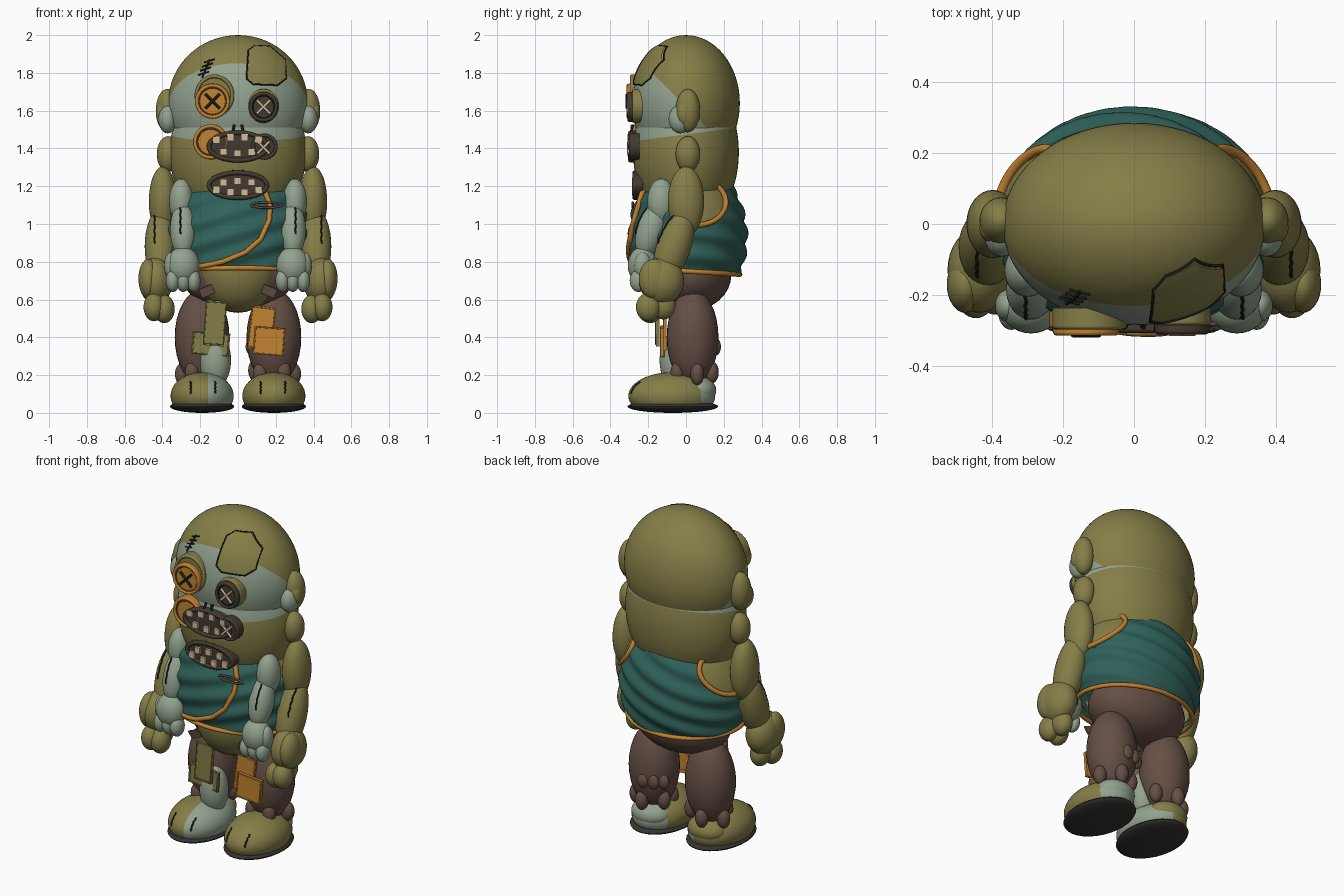
import bpy, bmesh, math
from mathutils import Vector, Matrix, Euler

cube = bpy.data.objects.get("Cube")
if cube:
    bpy.data.objects.remove(cube)


def material(name, rgb):
    lin = [((c / 255 + .055) / 1.055) ** 2.4 for c in rgb]
    m = bpy.data.materials.new(name)
    m.use_nodes = True
    m.diffuse_color = (*lin, 1)
    m.node_tree.nodes["Principled BSDF"].inputs["Base Color"].default_value = (*lin, 1)
    return m


OLIVE = material("olive skin", (133, 126, 72))
SAGE = material("sage skin", (147, 163, 143))
TEAL = material("teal cloth", (48, 97, 90))
ORANGE = material("orange trim", (194, 130, 48))
BROWN = material("brown trousers", (101, 79, 69))
BLACK = material("black thread", (30, 29, 27))
DARK = material("dark button", (66, 58, 48))
TAN = material("tan bone", (212, 188, 152))
SOLE = material("charcoal sole", (52, 51, 49))


def activate(ob):
    bpy.context.collection.objects.link(ob)
    for o in bpy.context.selected_objects:
        o.select_set(False)
    ob.select_set(True)
    bpy.context.view_layer.objects.active = ob


def finish(name, bm, *mats):
    me = bpy.data.meshes.new(name)
    bm.to_mesh(me)
    bm.free()
    ob = bpy.data.objects.new(name, me)
    for m in mats:
        me.materials.append(m)
    activate(ob)
    bpy.ops.object.shade_smooth_by_angle(angle=math.radians(40))


def place(loc, size, rot=(0, 0, 0)):
    return Matrix.LocRotScale(Vector(loc), Euler(rot), Vector(size))


def sphere(loc, r, rot=(0, 0, 0), seg=32):
    bm = bmesh.new()
    bmesh.ops.create_uvsphere(bm, u_segments=seg, v_segments=seg // 2, radius=1, matrix=place(loc, r, rot))
    return bm


def blob(name, loc, r, mat, rot=(0, 0, 0)):
    finish(name, sphere(loc, r, rot), mat)


def slice_mesh(bm, co, no, clear=False):
    bmesh.ops.bisect_plane(bm, geom=bm.verts[:] + bm.edges[:] + bm.faces[:], plane_co=co, plane_no=no,
                           clear_outer=clear)


def two_tone(name, bm, mats, co, no):
    """Split along a plane and give the far side the second colour."""
    slice_mesh(bm, co, no)
    for f in bm.faces:
        f.material_index = int((f.calc_center_median() - Vector(co)).dot(Vector(no)) > 0)
    finish(name, bm, *mats)


def ring(name, loc, rx, rz, radius, mat):
    x, y, z = loc
    angles = [i * math.tau / 40 for i in range(40)]
    tube(name, [(x + rx * math.cos(a), y, z + rz * math.sin(a)) for a in angles], radius, mat, True)


def disc(name, loc, rx, rz, depth, mat, rim=.01):
    bm = bmesh.new()
    bmesh.ops.create_cone(bm, cap_ends=True, segments=40, radius1=1, radius2=1, depth=1,
                          matrix=place(loc, (rx, rz, depth), (math.pi / 2, 0, 0)))
    finish(name, bm, mat)
    ring(name + "_rim", Vector(loc) - Vector((0, depth / 2, 0)), rx - rim, rz - rim, rim, mat)


def box(name, loc, size, mat, rot=(0, 0, 0)):
    bm = bmesh.new()
    bmesh.ops.create_cube(bm, size=1, matrix=place(loc, size, rot))
    finish(name, bm, mat)


def patch(name, loc, size, mat, tilt):
    """Cloth plate with a raised border."""
    rot = (0, tilt, 0)
    box(name, loc, size, mat, rot)
    corners = [Vector((sx * .46, -.5, sz * .46)) for sx, sz in ((-1, -1), (1, -1), (1, 1), (-1, 1))]
    tube(name + "_border", [place(loc, size, rot) @ c for c in corners], .004, mat, True)


def tube(name, pts, radius, mat, cyclic=False):
    cu = bpy.data.curves.new(name, 'CURVE')
    cu.dimensions = '3D'
    cu.bevel_depth, cu.bevel_resolution, cu.use_fill_caps = radius, 2, True
    sp = cu.splines.new('POLY')
    sp.points.add(len(pts) - 1)
    for p, q in zip(sp.points, pts):
        p.co = (*q, 1)
    sp.use_cyclic_u = cyclic
    cu.materials.append(mat)
    activate(bpy.data.objects.new(name, cu))
    bpy.ops.object.convert(target='MESH')


def front_point(x, z, centre_z, r, off=0.0):
    k = 1 - (x / r[0]) ** 2 - ((z - centre_z) / r[2]) ** 2
    return (x, -r[1] * math.sqrt(max(k, 0)) - off, z)


def seam(name, loc, r, rot, x, low, high):
    """Black thread lying on the front of an ellipsoid limb."""
    m = place(loc, (1, 1, 1), rot)
    pts = [(x + .002 * (-1) ** i, (low + (high - low) * i / 7) * r[2]) for i in range(8)]
    tube(name, [m @ Vector(front_point(a, b, 0, r, .002)) for a, b in pts], .0045, BLACK)


def resample(pts, n=8):
    out = []
    for a, b in zip(pts, pts[1:]):
        out += [Vector(a).lerp(Vector(b), i / n) for i in range(n)]
    return out + [Vector(pts[-1])]


# Head: sage face over an olive skull, with a second olive jaw beneath
HZ, HR = 1.64, (.37, .285, .36)
two_tone("upper_head", sphere((0, 0, HZ), HR, seg=64), (OLIVE, SAGE), (0, 0, 1.62), (0, -1, -1))
two_tone("lower_head", sphere((0, 0, 1.38), (.362, .28, .42), seg=64), (OLIVE, SAGE), (0, -.25, 1.442), (0, -.13, 1))

# Skull patch cut from a slightly larger shell
outline = [(.045, 1.77), (.055, 1.92), (.09, 1.945), (.17, 1.94), (.25, 1.87), (.255, 1.77), (.21, 1.735), (.08, 1.74)]
bm = sphere((0, 0, HZ), [r + .01 for r in HR], seg=64)
slice_mesh(bm, (0, 0, 0), (0, 1, 0), True)
for (ax, az), (bx, bz) in zip(outline, outline[1:] + outline[:1]):
    slice_mesh(bm, (ax, 0, az), (az - bz, 0, bx - ax), True)
finish("skull_patch", bm, OLIVE)
edge = resample(outline + outline[:1])
tube("skull_patch_seam", [front_point(p.x, p.y, HZ, HR, .011) for p in edge], .004, BLACK)

# Scar stitches
for i in range(4):
    x, z = -.185 + .01 * i, 1.795 + .022 * i
    tube("scar_stitch", [front_point(x - .025, z - .006, HZ, HR, .004), front_point(x + .03, z + .012, HZ, HR, .004)],
         .004, BLACK)
tube("scar", [front_point(-.19 + .01 * i, 1.775 + .024 * i, HZ, HR, .004) for i in range(5)], .005, BLACK)

# Button eyes
disc("right_eye_backing", (-.125, -.262, 1.68), .105, .112, .05, OLIVE)
disc("right_eye", (-.135, -.282, 1.65), .093, .093, .045, ORANGE)
ring("right_eye_groove", (-.135, -.305, 1.65), .072, .072, .004, BROWN)
disc("left_eye_backing", (.135, -.25, 1.625), .082, .09, .05, OLIVE)
disc("left_eye", (.135, -.278, 1.62), .078, .08, .045, DARK)
ring("left_eye_groove", (.135, -.301, 1.62), .058, .06, .004, BLACK)
disc("right_cheek_button", (-.145, -.265, 1.435), .093, .093, .04, ORANGE)
ring("right_cheek_groove", (-.145, -.286, 1.435), .07, .07, .004, BROWN)
disc("left_cheek_button", (.14, -.27, 1.41), .07, .07, .045, DARK)
for x, y, z, s, m in ((-.135, -.312, 1.65, .038, BLACK), (.135, -.308, 1.62, .036, TAN), (.135, -.305, 1.405, .033, TAN)):
    for d in (-1, 1):
        tube("eye_cross", [(x - s, y, z - s * d), (x + s, y, z + s * d)], .007, m)

# Mouths with teeth and lip stitches
for y, z, rz, rows in ((-.272, 1.41, .085, ((4, .05), (3, -.035))), (-.25, 1.205, .078, ((3, .022), (4, -.038)))):
    disc("mouth", (0, y, z), .166, rz, .045, DARK, .012)
    for count, dz in rows:
        for i in range(count):
            x = (i - (count - 1) / 2) * .074 - .003
            droop = x * x * 1.2 * (1 if dz > 0 else -1)
            box("tooth", (x, y - .026, z + dz - droop), (.036, .022, .036), TAN)
    for x in (-.02, .02):
        tube("lip_stitch", [(x * 1.4, y - .02, z + rz - .01), (x, y - .008, z + rz + .03)], .007, BLACK)

# Shirt with slanted folds; armholes show skin
SZ, SR = .93, (.385, .322, .42)
FLAT = .935
FRONT = (SR[0], SR[1] * FLAT, SR[2])
AY, AR, AZ, AH = .06, .145, 1.115, .12


def in_armhole(p):
    return abs(p.x) > .15 and ((p.y - AY) / AR) ** 2 + ((p.z - AZ) / AH) ** 2 < 1


bm = sphere((0, 0, SZ), SR, seg=144)
for v in bm.verts:
    k = 1 if in_armhole(v.co) else 1 + .03 * math.cos(math.tau * (v.co.z - .3 * v.co.x - .01) / .118)
    v.co.x *= k
    v.co.y *= k * (FLAT if v.co.y < 0 else 1)
slice_mesh(bm, (0, 0, .75), (0, -.06, -1), True)
for f in bm.faces:
    f.material_index = int(in_armhole(f.calc_center_median()))
finish("shirt", bm, TEAL, OLIVE)

hem = []
for i in range(64):
    a = i * math.tau / 64
    y = SR[1] * .9 * math.sin(a)
    z = .75 - .06 * y
    k = math.sqrt(1 - ((z - SZ) / SR[2]) ** 2) + .005
    hem.append((SR[0] * k * math.cos(a), SR[1] * k * math.sin(a) * (FLAT if y < 0 else 1), z))
tube("shirt_hem", hem, .013, ORANGE, True)
for s in (-1, 1):
    arc = []
    for i in range(41):
        a = math.pi * (1.4 + .95 * i / 40)
        y, z = AY + AR * math.cos(a), AZ + AH * math.sin(a)
        x = SR[0] * math.sqrt(max(1 - (y / SR[1]) ** 2 - ((z - SZ) / SR[2]) ** 2, 0))
        arc.append((s * (x + .008), y * 1.03, z))
    tube("armhole_trim", arc, .014, ORANGE)
wrap = [(.14, 1.18, 0), (.17, 1.1, 0), (.165, 1.02, 0), (.12, .92, 0), (.04, .85, 0), (-.08, .8, 0), (-.2, .775, 0)]
tube("wrap_trim", [front_point(p.x, p.y, SZ, FRONT, .01) for p in resample(wrap)], .014, ORANGE)
ring("shirt_pin", (.15, -.282, 1.1), .08, .014, .006, BROWN)

# Belly and trousers seat
blob("belly", (0, -.06, .77), (.215, .19, .24), OLIVE)
blob("trouser_seat", (0, .02, .73), (.3, .22, .19), BROWN)

for s in (-1, 1):
    # Ears
    blob("upper_ear", (s * .375, .01, 1.6), (.06, .065, .115), OLIVE)
    blob("ear_spot", (s * .372, -.03, 1.555), (.05, .062, .075), SAGE)
    blob("ear_lobe", (s * .405, -.01, 1.585), (.03, .04, .06), OLIVE)
    blob("lower_ear", (s * .37, .01, 1.37), (.06, .065, .095), OLIVE)
    # Olive outer arms
    blob("outer_upper_arm", (s * .398, .0, 1.12), (.074, .096, .185), OLIVE)
    limb = ((s * .412, -.065, .88), (.082, .09, .21), (-.33, 0, 0))
    blob("outer_forearm", *limb[:2], OLIVE, limb[2])
    seam("outer_arm_seam", *limb, s * .03, -.05, .75)
    blob("outer_palm", (s * .435, -.13, .7), (.09, .12, .125), OLIVE)
    blob("outer_thumb", (s * .475, -.17, .71), (.052, .08, .105), OLIVE)
    for x, y, z in ((.39, -.19, .55), (.445, -.2, .56), (.42, -.12, .57)):
        blob("outer_finger", (s * x, y, z), (.055, .065, .075), OLIVE)
    # Sage inner arms
    blob("inner_upper_arm", (s * .3, -.13, 1.12), (.065, .075, .12), SAGE)
    limb = ((s * .29, -.185, .97), (.07, .075, .15), (-.3, 0, 0))
    blob("inner_forearm", *limb[:2], SAGE, limb[2])
    seam("inner_arm_seam", *limb, s * .015, -.3, .7)
    blob("inner_palm", (s * .29, -.23, .78), (.087, .078, .1), SAGE)
    for x in (.235, .29, .345):
        blob("inner_finger", (s * x, -.25, .7), (.037, .048, .06), SAGE)
    blob("inner_thumb", (s * .355, -.23, .78), (.036, .045, .07), SAGE)
    # Trouser legs with ragged cuffs
    blob("trouser_leg", (s * .19, .035, .4), (.145, .137, .255), BROWN)
    for i in range(5):
        a = i * math.tau / 5 + .2
        blob("ragged_cuff", (s * (.19 + .108 * math.cos(a)), .04 + .098 * math.sin(a), .205 + .01 * (i % 3)),
             (.038, .036, .058), BROWN)
    # Feet with flat undersides
    centre, size = (s * .19, -.075, .09), (.167, .23, .125)
    foot = sphere(centre, size, seg=48)
    slice_mesh(foot, (0, 0, .045), (0, 0, -1), True)
    if s < 0:
        two_tone("right_foot", foot, (OLIVE, SAGE), (-.16, 0, 0), (1, 0, 0))
    else:
        two_tone("left_foot", foot, (OLIVE, SAGE), (0, .08, 0), (0, 1, 0))
    blob("heel", (s * .19, .06, .12), (.12, .1, .075), SAGE if s > 0 else OLIVE)
    blob("sole", (s * .19, -.07, .034), (.17, .24, .034), SOLE)
    for x in (-.07, .06):
        seam("toe_seam", centre, size, (0, 0, 0), s * x, .1, .6)
    box("torn_flap", (s * .14, -.175, .655), (.13, .01, .05), BROWN, (.2, s * .4, 0))

# Torn knee tatters and bare right shin
for x, y in ((.075, .11), (.12, .145), (.18, .16)):
    blob("ragged_knee", (x, y, .35), (.035, .025, .045), BROWN)
blob("bare_shin", (-.12, -.06, .28), (.083, .08, .15), SAGE)

# Knee patches
patch("right_knee_patch", (-.145, -.12, .365), (.2, .014, .12), OLIVE, .08)
patch("right_thigh_patch", (-.122, -.15, .475), (.112, .018, .24), OLIVE, .07)
patch("left_thigh_patch", (.125, -.11, .45), (.13, .014, .23), ORANGE, .12)
patch("left_knee_patch", (.165, -.125, .38), (.165, .018, .15), ORANGE, .08)
